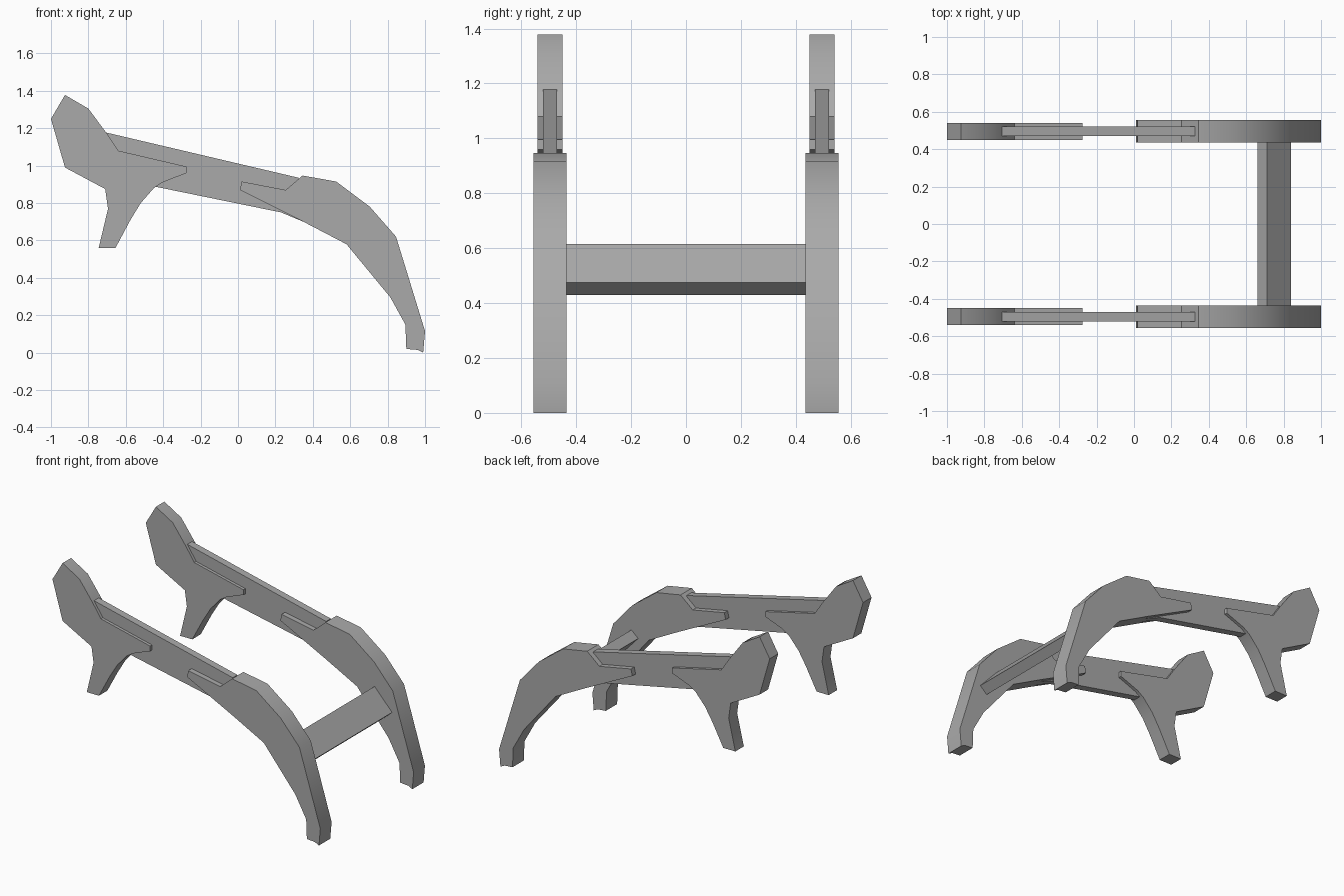
import bpy
import bmesh
import math

default_cube = bpy.data.objects.get("Cube")
if default_cube:
    bpy.data.objects.remove(default_cube, do_unlink=True)

GREY = 0.4
grey = bpy.data.materials.new("plain grey")
grey.use_nodes = True
grey.diffuse_color = (GREY, GREY, GREY, 1)
grey.node_tree.nodes["Principled BSDF"].inputs["Base Color"].default_value = (GREY, GREY, GREY, 1)


def plate(name, outline, y_centre, width):
    """Extrude an (x, z) outline along y."""
    bm = bmesh.new()
    start = y_centre - width / 2
    face = bm.faces.new([bm.verts.new((x, start, z)) for x, z in outline])
    extruded = bmesh.ops.extrude_face_region(bm, geom=[face])["geom"]
    verts = [v for v in extruded if isinstance(v, bmesh.types.BMVert)]
    bmesh.ops.translate(bm, verts=verts, vec=(0, width, 0))
    bmesh.ops.recalc_face_normals(bm, faces=bm.faces)
    mesh = bpy.data.meshes.new(name)
    bm.to_mesh(mesh)
    bm.free()
    mesh.materials.append(grey)
    obj = bpy.data.objects.new(name, mesh)
    bpy.context.collection.objects.link(obj)
    bpy.ops.object.select_all(action="DESELECT")
    obj.select_set(True)
    bpy.context.view_layer.objects.active = obj
    bpy.ops.object.shade_smooth_by_angle(angle=math.radians(30))
    return obj


# Raised end bracket with a short foot and a pointed arm
bracket = [(-1, 1.25), (-.925, 1.378), (-.8, 1.305), (-.7, 1.17), (-.64, 1.08),
           (-.275, .995), (-.275, .96), (-.315, .945), (-.405, .91), (-.45, .88),
           (-.52, .8), (-.575, .71), (-.655, .56), (-.745, .56),
           (-.695, .77), (-.71, .875), (-.925, .99)]

# Curved leg reaching the ground, with a pointed arm
leg = [(.01, .87), (.02, .915), (.255, .87), (.345, .947), (.525, .915),
       (.705, .78), (.845, .62), (1, .115), (.99, 0), (.96, .015), (.9, .02),
       (.895, .15), (.815, .295), (.58, .58), (.35, .7)]

# Thin sloping rail joining the two
rail = [(-.705, 1.177), (.325, .935), (.35, .7), (.23, .75), (-.43, .885), (-.65, .93)]

for side, y in (("front", -.495), ("back", .495)):
    plate(side + "_bracket", bracket, y, .09)
    plate(side + "_leg", leg, y, .12)
    plate(side + "_rail", rail, y, .05)

# Tilted crossbar between the legs
crossbar = [(.71, .615), (.84, .475), (.79, .43), (.66, .57)]
plate("crossbar", crossbar, 0, .87)
